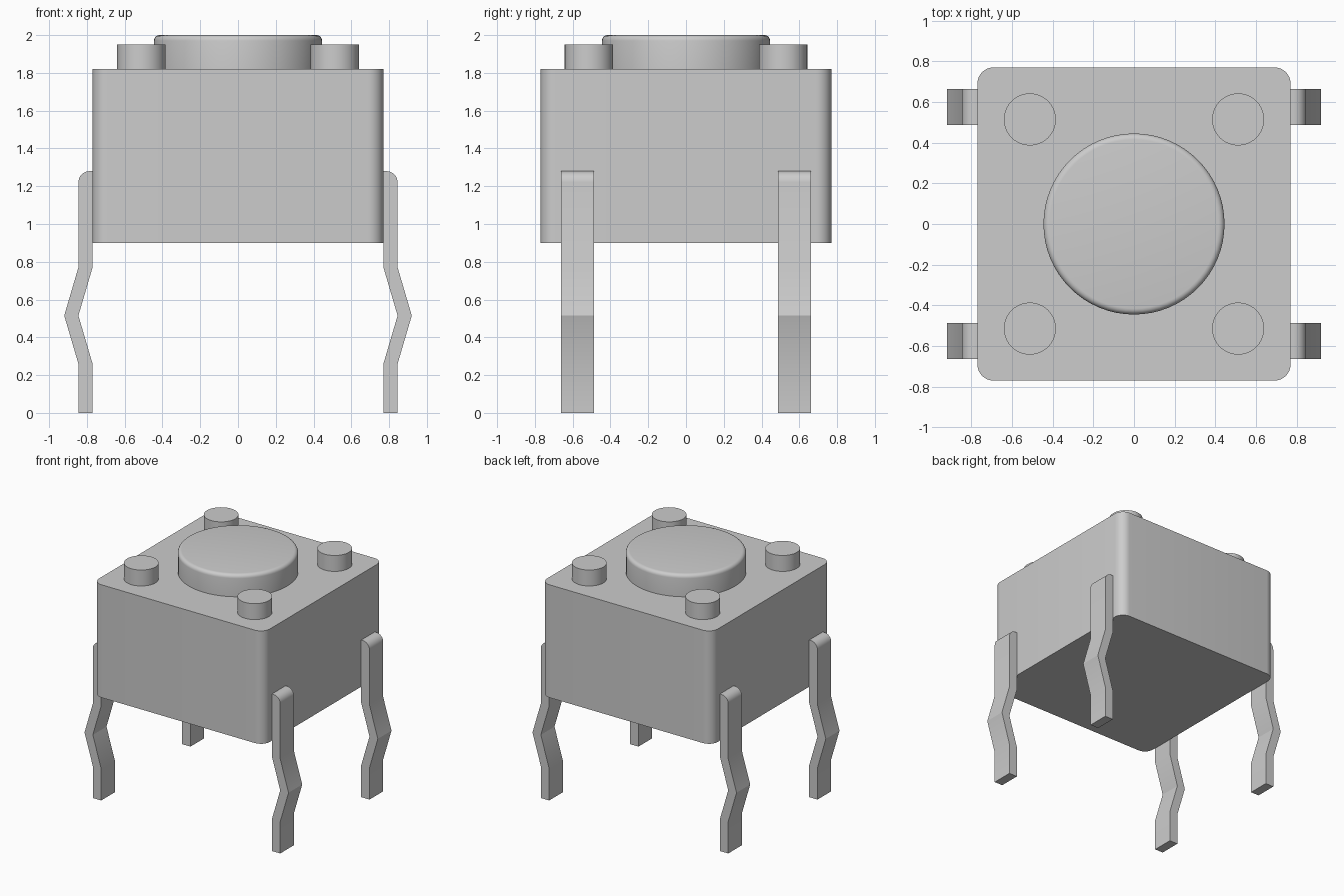
import bpy, bmesh, math
from mathutils import Matrix, Vector

cube = bpy.data.objects.get("Cube")
if cube:
    bpy.data.objects.remove(cube, do_unlink=True)

grey = bpy.data.materials.new("light grey")
grey.use_nodes = True
colour = (0.604, 0.604, 0.604, 1)
grey.diffuse_color = colour
grey.node_tree.nodes["Principled BSDF"].inputs["Base Color"].default_value = colour


def finish(name, bm):
    """Turn a bmesh into a smooth-shaded object with sharp edges kept."""
    bmesh.ops.recalc_face_normals(bm, faces=bm.faces)
    mesh = bpy.data.meshes.new(name)
    bm.to_mesh(mesh)
    bm.free()
    mesh.materials.append(grey)
    obj = bpy.data.objects.new(name, mesh)
    bpy.context.collection.objects.link(obj)
    bpy.ops.object.select_all(action='DESELECT')
    obj.select_set(True)
    bpy.context.view_layer.objects.active = obj
    bpy.ops.object.shade_smooth_by_angle(angle=math.radians(30))
    return obj


def cylinder(name, x, y, radius, bottom, top, sides, rounding=0):
    bm = bmesh.new()
    bmesh.ops.create_cone(bm, cap_ends=True, segments=sides,
                          radius1=radius, radius2=radius, depth=top - bottom,
                          matrix=Matrix.Translation((x, y, (top + bottom) / 2)))
    if rounding:
        rim = [e for e in bm.edges if all(v.co.z > top - 0.001 for v in e.verts)]
        bmesh.ops.bevel(bm, geom=rim, offset=rounding, segments=5,
                        profile=0.5, affect='EDGES')
    return finish(name, bm)


# Body: box with rounded upright corners
HALF, BASE, TOP = 0.77, 0.90, 1.82
bm = bmesh.new()
bmesh.ops.create_cube(bm, size=1, matrix=Matrix.Translation((0, 0, (BASE + TOP) / 2))
                      @ Matrix.Diagonal((2 * HALF, 2 * HALF, TOP - BASE, 1)))
upright = [e for e in bm.edges if abs(e.verts[0].co.z - e.verts[1].co.z) > 0.5]
bmesh.ops.bevel(bm, geom=upright, offset=0.08, segments=8, profile=0.5, affect='EDGES')
finish("body", bm)

# Round push button
cylinder("button", 0, 0, 0.445, TOP, 2.0, 64, rounding=0.03)


# Kinked leg: side profile with a rounded top, extruded along y
def leg(name, side, end):
    thick, bulge, radius, height = 0.075, 0.075, 0.06, 1.28
    kink = [(0, 0), (0, 0.26), (bulge, 0.515), (0, 0.77)]
    outline = [(HALF + thick + dx, z) for dx, z in kink]
    cx, cz = HALF + thick - radius, height - radius
    for i in range(9):
        a = math.pi / 2 * i / 8
        outline.append((cx + radius * math.cos(a), cz + radius * math.sin(a)))
    outline.append((HALF, height))
    outline += [(HALF + dx, z) for dx, z in reversed(kink)]
    bm = bmesh.new()
    face = bm.faces.new([bm.verts.new((side * x, end * 0.487, z)) for x, z in outline])
    new = bmesh.ops.extrude_face_region(bm, geom=[face])["geom"]
    bmesh.ops.translate(bm, verts=[v for v in new if isinstance(v, bmesh.types.BMVert)],
                        vec=Vector((0, end * 0.176, 0)))
    finish(name, bm)


# One leg and one peg near each corner
for side, side_name in ((1, "left"), (-1, "right")):
    for end, end_name in ((-1, "front"), (1, "back")):
        leg(f"{end_name}_{side_name}_leg", side, end)
        cylinder(f"{end_name}_{side_name}_peg", side * 0.512, end * 0.514,
                 0.128, TOP, 1.95, 40)
